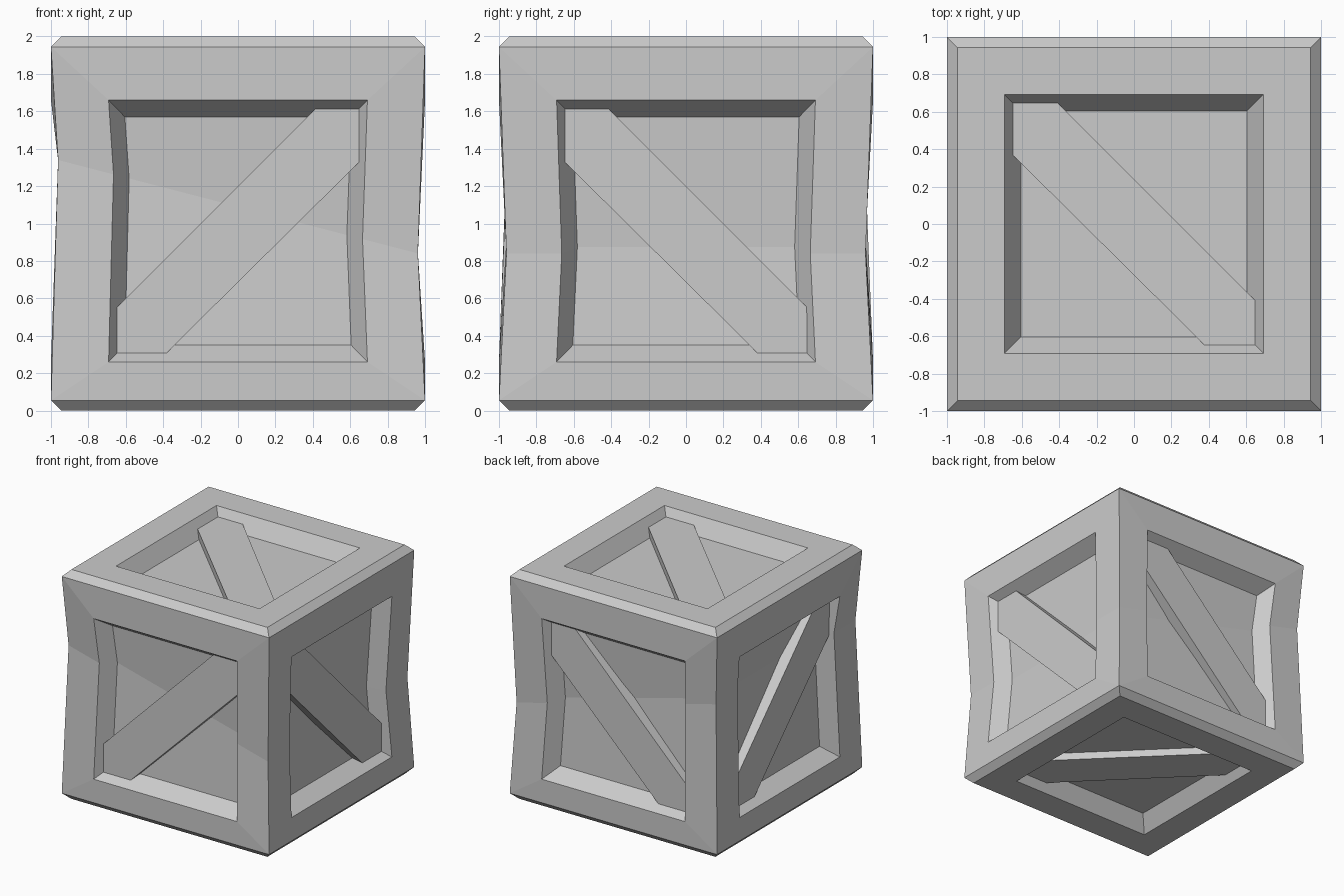
import bpy, bmesh
from mathutils import Vector, Matrix

if "Cube" in bpy.data.objects:
    bpy.data.objects.remove(bpy.data.objects["Cube"])

CENTRE = Vector((0, 0, 1))
X, Y, Z = Vector((1, 0, 0)), Vector((0, 1, 0)), Vector((0, 0, 1))
# name: (right, up, outward) as seen from outside each side
SIDES = {
    "front": (X, Z, -Y), "right": (Y, Z, X), "back": (-X, Z, Y),
    "left": (-Y, Z, -X), "top": (X, Y, Z), "bottom": (X, -Y, -Z),
}


def place(frame, u, v, n):
    return CENTRE + frame[0] * u + frame[1] * v + frame[2] * n


def finish(bm, name):
    bmesh.ops.recalc_face_normals(bm, faces=bm.faces)
    mesh = bpy.data.meshes.new(name)
    bm.to_mesh(mesh)
    bm.free()
    obj = bpy.data.objects.new(name, mesh)
    bpy.context.collection.objects.link(obj)


# Crate body: every side is nested rectangles (half u, half v, shift v, depth)
SIDE_RINGS = [(1, .945, 0, 1), (.692, .70, -.04, 1), (.605, .61, -.04, .865)]
CAP_RINGS = [(1, 1, 0, .945), (.945, .945, 0, 1), (.692, .692, 0, 1), (.605, .605, 0, .865)]
bm = bmesh.new()
for name, frame in SIDES.items():
    rings = CAP_RINGS if name in ("top", "bottom") else SIDE_RINGS
    loops = [[bm.verts.new(place(frame, a * hu, b * hv + dv, n))
              for a, b in ((-1, -1), (1, -1), (1, 1), (-1, 1))]
             for hu, hv, dv, n in rings]
    for outer, inner in zip(loops, loops[1:]):
        for i in range(4):
            j = (i + 1) % 4
            bm.faces.new((outer[i], outer[j], inner[j], inner[i]))
    bm.faces.new(loops[-1])
bmesh.ops.remove_doubles(bm, verts=bm.verts, dist=.001)

# Pinched waist along a slanted cut
cut = bmesh.ops.bisect_plane(bm, geom=bm.verts[:] + bm.edges[:] + bm.faces[:],
                             plane_co=(0, 0, 1.09), plane_no=(.25, 0, 1))
waist = [g for g in cut["geom_cut"] if isinstance(g, bmesh.types.BMVert)]
bmesh.ops.scale(bm, vec=(.962, .96, 1), verts=waist)
finish(bm, "crate_body")


# Diagonal braces with clipped ends, set just below the frame
def brace(name, frame, flip, shift):
    outline = [(-.66, -.66), (-.39, -.66), (.655, .375), (.655, .66), (.42, .66), (-.66, -.42)]
    bm = bmesh.new()
    face = bm.faces.new([bm.verts.new(place(frame, u * flip, v + shift, .93)) for u, v in outline])
    ext = bmesh.ops.extrude_face_region(bm, geom=[face], use_keep_orig=True)
    verts = [g for g in ext["geom"] if isinstance(g, bmesh.types.BMVert)]
    bmesh.ops.translate(bm, vec=frame[2] * -.13, verts=verts)
    finish(bm, name + "_brace")


for name, frame in SIDES.items():
    flip = 1 if name in ("front", "left", "bottom") else -1
    brace(name, frame, flip, 0 if name in ("top", "bottom") else -.04)
